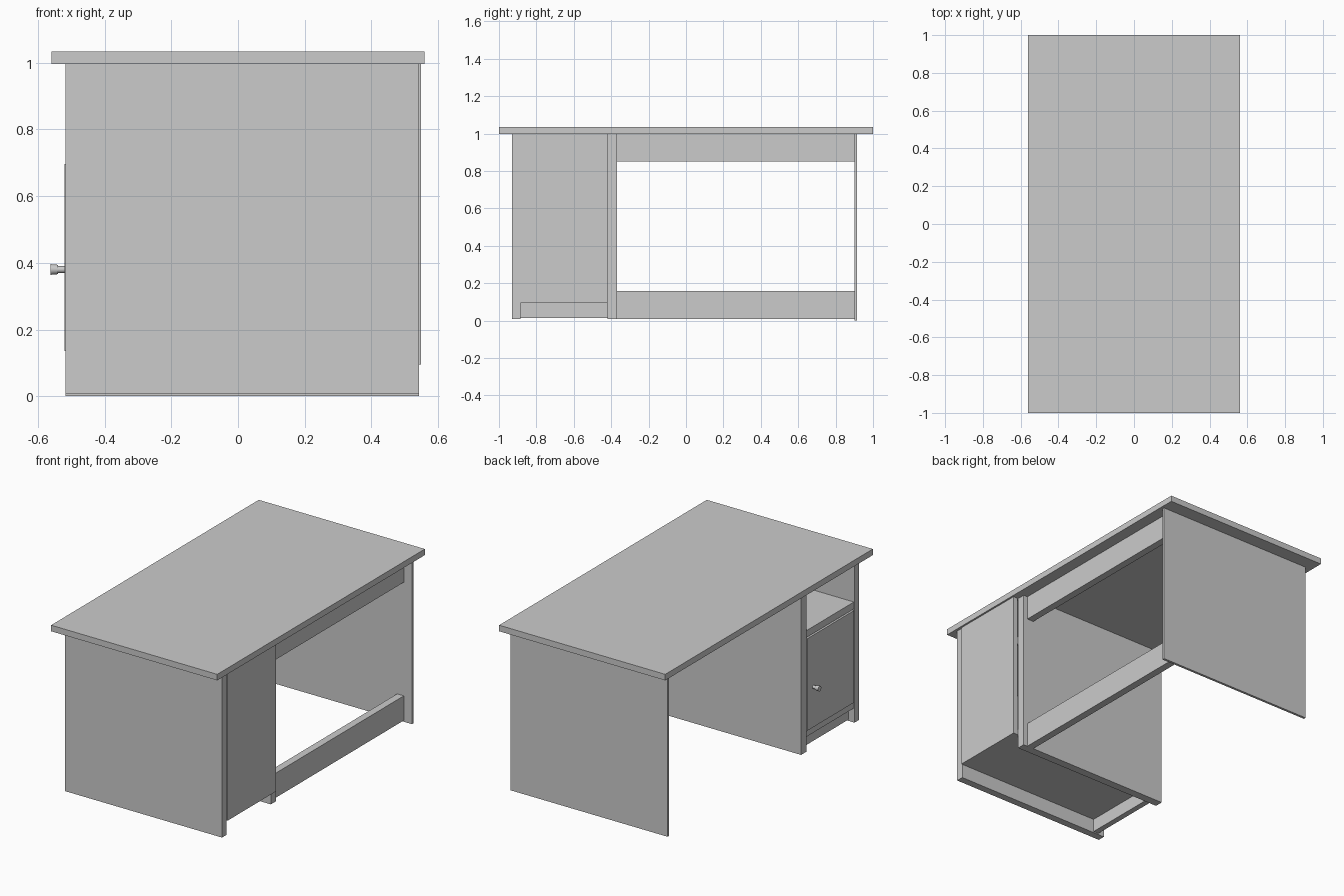
import bpy
import bmesh
import math
from mathutils import Matrix

if "Cube" in bpy.data.objects:
    bpy.data.objects.remove(bpy.data.objects["Cube"])


def box(name, x, y, z):
    """Axis-aligned board given by its (min, max) along each axis."""
    bm = bmesh.new()
    bmesh.ops.create_cube(bm, size=1)
    for v in bm.verts:
        for i, (lo, hi) in enumerate((x, y, z)):
            v.co[i] = (lo + hi) / 2 + v.co[i] * (hi - lo)
    me = bpy.data.meshes.new(name)
    bm.to_mesh(me)
    bm.free()
    ob = bpy.data.objects.new(name, me)
    bpy.context.collection.objects.link(ob)
    return ob


def turned_x(name, x0, x1, r0, r1, y, z, sides=24):
    """Turned piece lying along x, radius r0 at x0 and r1 at x1."""
    bm = bmesh.new()
    mat = Matrix.Translation(((x0 + x1) / 2, y, z)) @ Matrix.Rotation(math.pi / 2, 4, 'Y')
    bmesh.ops.create_cone(bm, cap_ends=True, segments=sides, radius1=r0,
                          radius2=r1, depth=x1 - x0, matrix=mat)
    me = bpy.data.meshes.new(name)
    bm.to_mesh(me)
    bm.free()
    ob = bpy.data.objects.new(name, me)
    bpy.context.collection.objects.link(ob)
    bpy.ops.object.select_all(action='DESELECT')
    ob.select_set(True)
    bpy.context.view_layer.objects.active = ob
    bpy.ops.object.shade_smooth_by_angle()


TOP = 0.997            # underside of the desktop
FOOT = 0.008           # bottom of the cabinet boards
CAB = (-0.885, -0.42)  # inside width of the cabinet

# Desktop and upright panels
box("desktop", (-0.56, 0.56), (-1, 1), (TOP, 1.034))
box("far_side_panel", (-0.517, 0.543), (0.90, 0.915), (0, TOP))
box("cabinet_outer_panel", (-0.517, 0.543), (-0.93, CAB[0]), (FOOT, TOP))
box("cabinet_inner_panel", (-0.517, 0.515), (CAB[1], -0.37), (FOOT, TOP))

# Cabinet back, shelves and plinth
box("cabinet_back", (0.519, 0.549), CAB, (0.095, TOP))
box("cabinet_floor", (-0.512, 0.519), CAB, (0.095, 0.13))
box("cabinet_shelf", (-0.512, 0.519), CAB, (0.70, 0.742))
box("plinth", (-0.475, -0.44), CAB, (0.015, 0.095))

# Stretcher rails across the knee space
for name, z in (("upper_rail", (0.85, TOP)), ("lower_rail", (FOOT, 0.158))):
    box(name, (0.443, 0.488), (-0.37, 0.90), z)

# Door with knob
box("door", (-0.52, -0.49), (CAB[0] + 0.008, CAB[1] - 0.008), (0.135, 0.696))
turned_x("knob_stem", -0.542, -0.515, 0.010, 0.010, -0.485, 0.38)
turned_x("knob_head", -0.562, -0.540, 0.016, 0.014, -0.485, 0.38)
